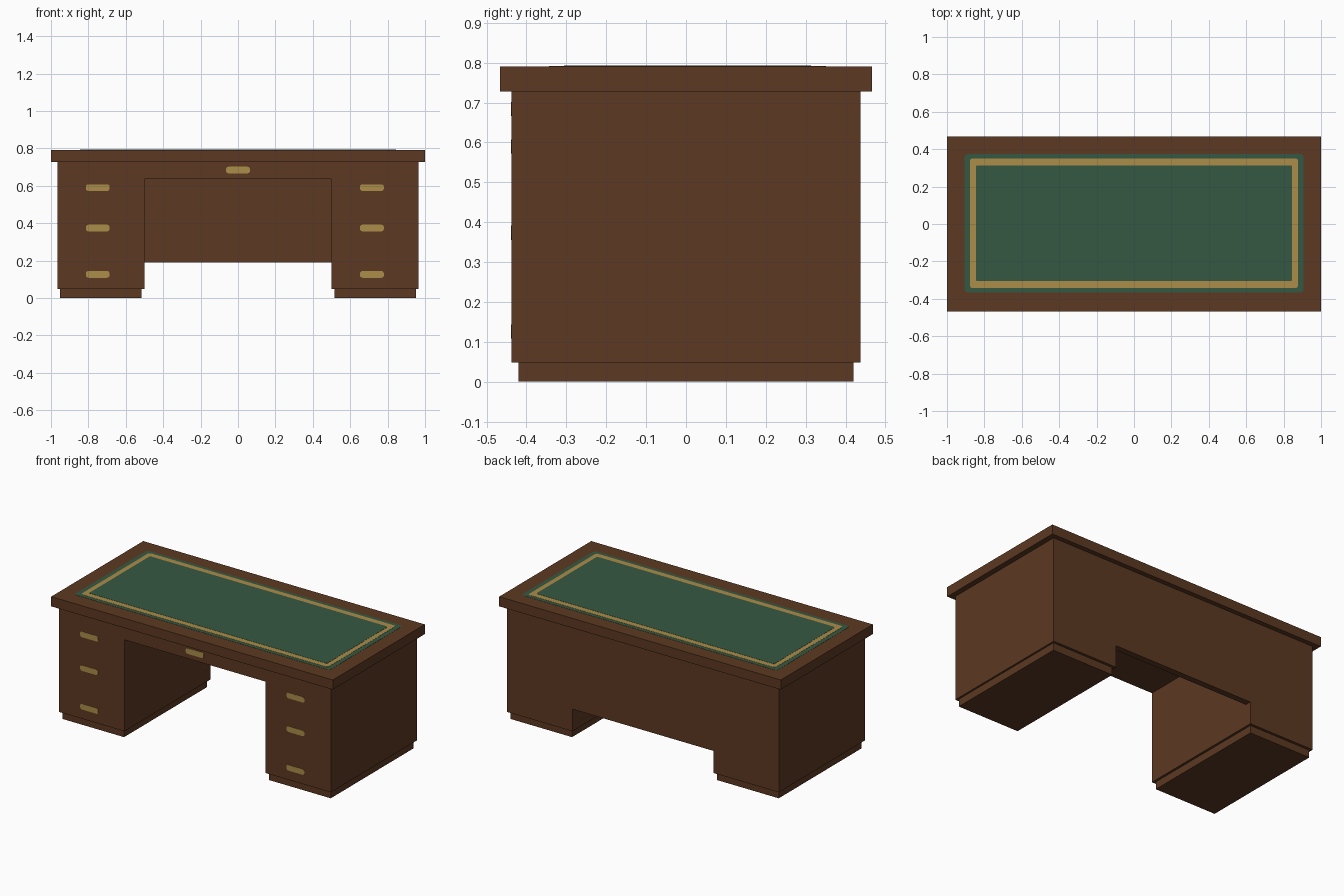
import bpy, bmesh, math
from mathutils import Vector

if "Cube" in bpy.data.objects:
    bpy.data.objects.remove(bpy.data.objects["Cube"], do_unlink=True)


def make_material(name, colour):
    mat = bpy.data.materials.new(name)
    mat.use_nodes = True
    rgba = (*colour, 1)
    mat.diffuse_color = rgba
    mat.node_tree.nodes["Principled BSDF"].inputs["Base Color"].default_value = rgba
    return mat


wood = make_material("brown wood", (0.107, 0.041, 0.016))
leather = make_material("green leather", (0.036, 0.098, 0.055))
gold = make_material("aged gold", (0.407, 0.266, 0.066))


def prism(name, outline, start, depth, mat):
    """Fill an outline of 3D points and extrude it along depth."""
    bm = bmesh.new()
    face = bm.faces.new([bm.verts.new(Vector(p) + Vector(start)) for p in outline])
    side = bmesh.ops.extrude_face_region(bm, geom=[face])["geom"]
    moved = [v for v in side if isinstance(v, bmesh.types.BMVert)]
    bmesh.ops.translate(bm, verts=moved, vec=depth)
    bmesh.ops.recalc_face_normals(bm, faces=bm.faces)
    mesh = bpy.data.meshes.new(name)
    bm.to_mesh(mesh)
    bm.free()
    mesh.materials.append(mat)
    obj = bpy.data.objects.new(name, mesh)
    bpy.context.collection.objects.link(obj)
    return obj


def box(name, x0, x1, half_y, z0, z1):
    outline = [(x0, -half_y, 0), (x1, -half_y, 0), (x1, half_y, 0), (x0, half_y, 0)]
    return prism(name, outline, (0, 0, z0), (0, 0, z1 - z0), wood)


def rounded(half_w, half_h, radius, steps=4):
    """Rounded rectangle as 2D points."""
    points = []
    for i, (sx, sy) in enumerate([(1, 1), (-1, 1), (-1, -1), (1, -1)]):
        for s in range(steps + 1):
            a = (i + s / steps) * math.pi / 2
            points.append((sx * (half_w - radius) + radius * math.cos(a),
                           sy * (half_h - radius) + radius * math.sin(a)))
    return points


# Desktop and carcass
TOP = 0.79
box("desktop", -1, 1, 0.467, 0.728, TOP)
carcass = box("carcass", -0.965, 0.965, 0.437, 0.048, 0.728)

# Kneehole cut, leaving the centre drawer and the back panel
knee = [(0, -0.6, 0), (0, 0.6, 0), (0, 0.6, 0.19),
        (0, 0.397, 0.19), (0, 0.397, 0.635), (0, -0.6, 0.635)]
cutter = prism("kneehole_cutter", knee, (-0.5, 0, 0), (1, 0, 0), wood)
cutter.hide_render = True
cut = carcass.modifiers.new("kneehole", "BOOLEAN")
cut.operation = "DIFFERENCE"
cut.solver = "EXACT"
cut.object = cutter
bpy.context.view_layer.objects.active = carcass
bpy.ops.object.modifier_apply(modifier=cut.name)
bpy.data.objects.remove(cutter, do_unlink=True)

# Plinths under the pedestals
box("left_plinth", 0.515, 0.953, 0.42, 0, 0.048)
box("right_plinth", -0.953, -0.515, 0.42, 0, 0.048)

# Writing surface: leather with a gold border line
layers = [("leather_edge", 0.907, 0.371, leather),
          ("gold_border", 0.877, 0.347, gold),
          ("leather_centre", 0.845, 0.31, leather)]
for i, (name, w, h, mat) in enumerate(layers):
    outline = [(x, y, 0) for x, y in rounded(w, h, 0.02 - 0.005 * i)]
    prism(name, outline, (0, 0.004, TOP - 0.001), (0, 0, 0.002 + 0.001 * i), mat)

# Drawer handles
handle = [(x, 0, z) for x, z in rounded(0.064, 0.018, 0.014)]
places = [("centre_handle", 0, 0.684)]
for row, z in zip(("top", "middle", "bottom"), (0.59, 0.374, 0.126)):
    places += [(f"left_{row}_handle", 0.716, z), (f"right_{row}_handle", -0.75, z)]
for name, x, z in places:
    prism(name, handle, (x, -0.436, z), (0, -0.003, 0), gold)
